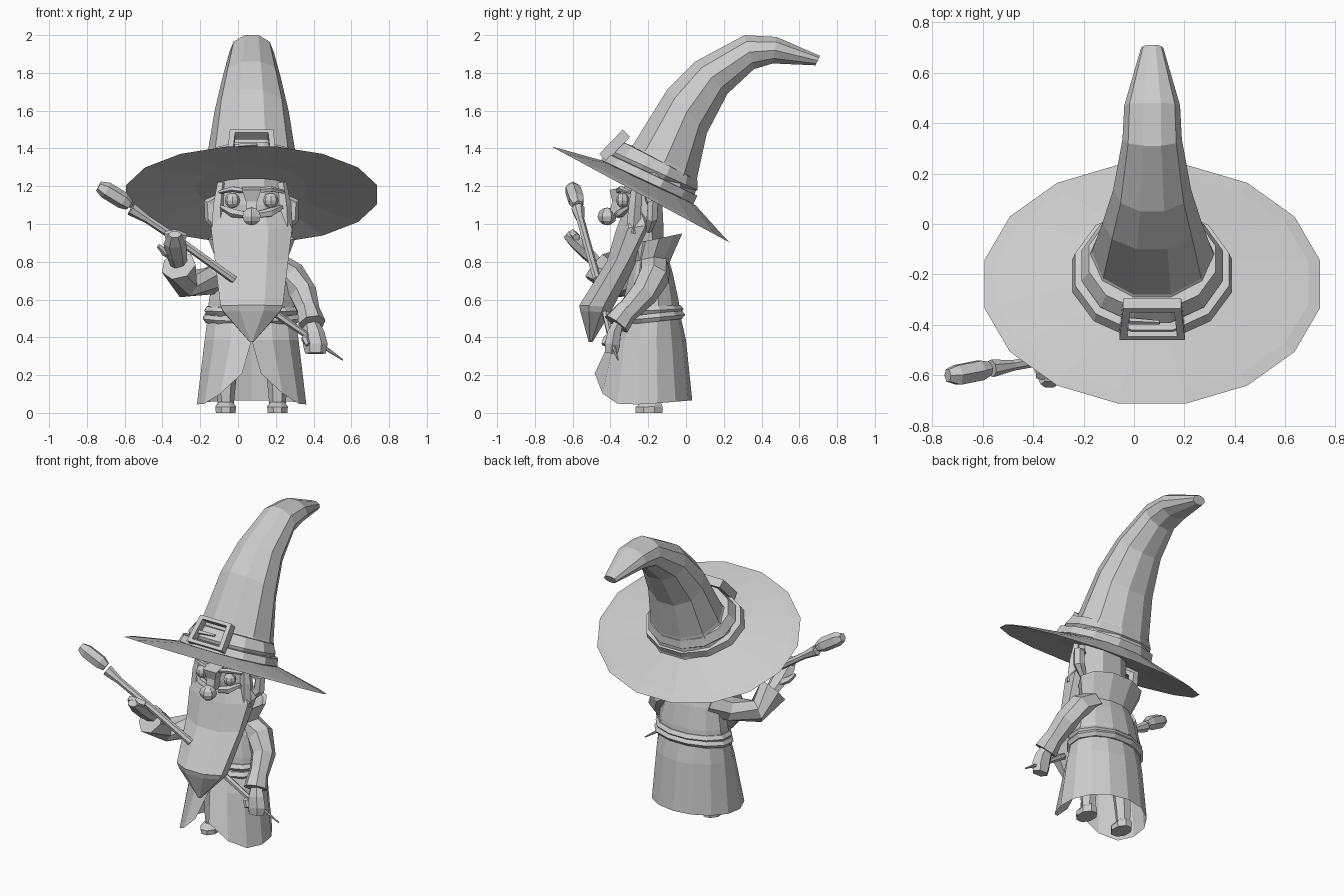
import bpy, bmesh
from math import sin, cos, pi
from mathutils import Vector

CX = 0.072  # body centre line


def skin(name, rings, caps=True, closed=True):
    """Skin equal-length rings of points into one flat shaded mesh."""
    bm = bmesh.new()
    vs = [[bm.verts.new(p) for p in r] for r in rings]
    n = len(rings[0])
    for a, b in zip(vs, vs[1:]):
        for i in range(n if closed else n - 1):
            j = (i + 1) % n
            bm.faces.new((a[i], a[j], b[j], b[i]))
    if caps:
        bm.faces.new(vs[0])
        bm.faces.new(vs[-1][::-1])
    bmesh.ops.recalc_face_normals(bm, faces=bm.faces)
    me = bpy.data.meshes.new(name)
    bm.to_mesh(me)
    bm.free()
    ob = bpy.data.objects.new(name, me)
    bpy.context.collection.objects.link(ob)
    return ob


def oval(y0, z0, y1, z1, hw, n=10, ph=0.5, cx=CX):
    """Oval ring from its front and back side-view points and half width."""
    s = 1 / cos(pi / n) if ph else 1
    out = []
    for i in range(n):
        a = 2 * pi * (i + ph) / n
        c = cos(a) * s / 2
        out.append(Vector((cx + hw * s * sin(a), (y0 + y1) / 2 + (y0 - y1) * c,
                           (z0 + z1) / 2 + (z0 - z1) * c)))
    return out


def loft(name, profile, n=10, ph=0.5, caps=True, cx=CX):
    return skin(name, [oval(*p, n=n, ph=ph, cx=cx) for p in profile], caps)


def tube(name, pts, radii, n=6, flat=1.0):
    """Round tube along a path with a radius at each point."""
    P = [Vector(p) for p in pts]
    rings = []
    for i, (p, r) in enumerate(zip(P, radii)):
        t = (P[min(i + 1, len(P) - 1)] - P[max(i - 1, 0)]).normalized()
        ref = Vector((0, 1, 0)) if abs(t.y) < 0.8 else Vector((1, 0, 0))
        u = t.cross(ref).normalized()
        v = t.cross(u)
        rings.append([p + r * (u * cos(2 * pi * k / n) + v * flat * sin(2 * pi * k / n))
                      for k in range(n)])
    return skin(name, rings)


def ball(name, loc, scale, seg=8):
    bpy.ops.mesh.primitive_uv_sphere_add(segments=seg, ring_count=6, radius=1, location=loc)
    ob = bpy.context.object
    ob.name, ob.scale = name, scale
    return ob


# Hat: tilted brim, bent cone and wrapped band
loft("hat_brim", [(-.44, 1.31, .05, 1.07, .29), (-.712, 1.41, .235, .9, .665),
                  (-.655, 1.395, .19, .945, .62), (-.44, 1.335, .05, 1.1, .29)], n=16)
loft("hat_cone", [(-.43, 1.33, .04, 1.1, .285), (-.28, 1.42, .06, 1.25, .228),
                  (-.1, 1.71, .11, 1.48, .187), (.05, 1.86, .22, 1.69, .147),
                  (.31, 2.0, .36, 1.82, .112), (.48, 1.99, .46, 1.85, .105),
                  (.71, 1.89, .685, 1.84, .042)], n=10)
loft("hat_band", [(-.43, 1.31, .02, 1.09, .28), (-.45, 1.34, .04, 1.11, .315),
                  (-.42, 1.375, .06, 1.15, .305), (-.39, 1.365, .03, 1.165, .265),
                  (-.39, 1.385, .06, 1.18, .28), (-.335, 1.435, .06, 1.23, .25),
                  (-.3, 1.42, .045, 1.24, .215)], n=12)

# Buckle: square frame lying on the front of the band
up = Vector((0, .125, .13))
out = Vector((0, -.72, .69))
base = Vector((CX, -.46, 1.37))
rings = []
for sx, sy, d in ((1, 1, 0), (1, 1, -.055), (.76, .76, -.055), (.76, .76, 0), (1, 1, 0)):
    rings.append([base + up * (.5 + sy * k) + out * d + Vector((sx * w, 0, 0))
                  for w, k in ((-.13, -.5), (.13, -.5), (.115, .5), (-.115, .5))])
skin("hat_buckle", rings, caps=False)
tube("buckle_pin", [(CX - .09, -.385, 1.41), (CX + .03, -.39, 1.42)], [.014, .008], 4)

# Head, collar and face
loft("head", [(-.3, .8, -.12, .82, .14), (-.33, 1.0, -.12, 1.0, .17),
              (-.335, 1.1, -.125, 1.1, .165), (-.32, 1.24, -.12, 1.2, .16)], n=8)
loft("collar", [(-.28, .78, -.09, .79, .17), (-.26, .9, -.02, .95, .22),
                (-.25, .89, -.04, .94, .2), (-.27, .79, -.11, .8, .15)], n=10, caps=False)
loft("nose_bridge", [(-.41, 1.04, -.32, 1.06, .028), (-.39, 1.12, -.31, 1.12, .03),
                     (-.405, 1.18, -.31, 1.2, .05)], n=4)
ball("nose", (CX, -.418, 1.04), (.055, .05, .047), 6)
for s, side in ((-1, "right"), (1, "left")):
    ball(f"{side}_eye", (CX + s * .102, -.335, 1.125), (.04, .035, .04))
    tube(f"{side}_brow", [(CX + s * .03, -.36, 1.175), (CX + s * .1, -.345, 1.185),
                          (CX + s * .17, -.3, 1.17)], [.014, .016, .01], 5)
    tube(f"{side}_cheek", [(CX + s * .04, -.36, 1.05), (CX + s * .1, -.345, 1.06),
                           (CX + s * .16, -.3, 1.09)], [.02, .025, .012], 5)
    tube(f"{side}_sideburn", [(CX + s * .16, -.26, 1.22), (CX + s * .175, -.27, 1.1),
                              (CX + s * .18, -.28, .95)], [.025, .035, .04], 5)
    tube(f"{side}_ear", [(CX + s * .16, -.2, 1.14), (CX + s * .215, -.175, 1.11),
                         (CX + s * .21, -.18, 1.03), (CX + s * .16, -.2, .97)],
         [.025, .04, .04, .025], 6, .8)

# Beard
loft("beard", [(-.335, 1.06, -.2, 1.08, .16), (-.37, .97, -.15, 1.0, .215),
               (-.42, .8, -.24, .84, .195), (-.565, .57, -.385, .56, .165),
               (-.56, .54, -.4, .53, .15), (-.515, .375, -.495, .375, .01)], n=8)

# Robe: upper body, then a skirt that parts at the front
loft("robe_top", [(-.34, .5, -.03, .52, .235), (-.33, .6, -.04, .6, .225),
                  (-.3, .74, -.07, .74, .2), (-.27, .83, -.1, .84, .15)], n=12)
N = 14
rings = []
for yc, ry, hw, z, rise, gap in ((-.185, .15, .235, .54, 0, 0), (-.2, .2, .255, .385, 0, 0),
                                 (-.227, .26, .292, .045, .18, .17)):
    r = []
    for i in range(N + 1):
        a = gap + (2 * pi - 2 * gap) * i / N
        lift = rise * (max(0, cos(a)) ** 6 + .12 * max(0, -cos(a)))
        r.append(Vector((CX + hw * sin(a), yc - ry * cos(a), z + lift)))
    rings.append(r)
skin("robe_skirt", rings, caps=False, closed=False)

# Belt: two wraps round the waist
for k, (zf, zb) in enumerate(((.535, .55), (.485, .52))):
    o = .008 * k
    loft(f"belt_wrap_{k + 1}",
         [(-.34 - o, zf - .022, -.03 + o, zb - .022, .235 + o),
          (-.36 - o, zf, -.012 + o, zb, .25 + o),
          (-.34 - o, zf + .022, -.03 + o, zb + .022, .235 + o)], n=12)

# Legs and shoes
for s, side in ((-1, "right"), (1, "left")):
    x = CX + s * .137
    tube(f"{side}_leg", [(x, -.18, .03), (x, -.18, .12), (x - s * .02, -.19, .4)],
         [.042, .05, .06], 6)
    loft(f"{side}_shoe", [(-.268, 0, -.125, 0, .052), (-.268, .03, -.125, .035, .055),
                          (-.23, .058, -.135, .06, .035)], n=8, cx=x)

# Raised arm with flared sleeve and hand
tube("right_sleeve", [(-.05, -.17, .75), (-.15, -.25, .7), (-.275, -.355, .68),
                      (-.315, -.47, .78)], [.085, .075, .075, .095], 7)
tube("right_hand", [(-.31, -.44, .77), (-.325, -.52, .84), (-.335, -.58, .9),
                    (-.335, -.635, .945)], [.04, .055, .06, .035], 6, .65)
tube("right_fingers", [(-.385, -.59, .94), (-.33, -.6, .945), (-.28, -.58, .93)],
     [.022, .028, .022], 5)
tube("right_thumb", [(-.34, -.5, .83), (-.385, -.53, .85), (-.42, -.55, .885)],
     [.025, .022, .012], 5)

# Staff with a floating crystal
tube("staff", [(-.02, -.47, .705), (-.3, -.527, .905), (-.48, -.56, 1.025), (-.565, -.572, 1.08)],
     [.022, .022, .022, .036], 7)
tube("staff_crystal", [(-.575, -.572, 1.1), (-.61, -.58, 1.125), (-.7, -.598, 1.18),
                       (-.738, -.6, 1.2)], [.03, .045, .045, .028], 6)

# Lowered arm with cuff and hand
tube("left_sleeve", [(.19, -.17, .77), (.28, -.17, .72), (.345, -.225, .63),
                     (.375, -.32, .53), (.385, -.36, .49)], [.085, .085, .075, .06, .06], 7)
tube("left_cuff", [(.37, -.31, .55), (.39, -.37, .47)], [.06, .075], 7)
tube("left_hand", [(.385, -.355, .48), (.4, -.38, .42), (.41, -.39, .36), (.41, -.395, .315)],
     [.04, .058, .065, .055], 6, .7)
tube("left_thumb", [(.37, -.385, .42), (.355, -.42, .39), (.37, -.435, .36)],
     [.022, .022, .014], 5)

# Wand
tube("wand", [(.2, -.425, .525), (.38, -.4, .4), (.555, -.36, .28)], [.02, .016, .004], 6)
